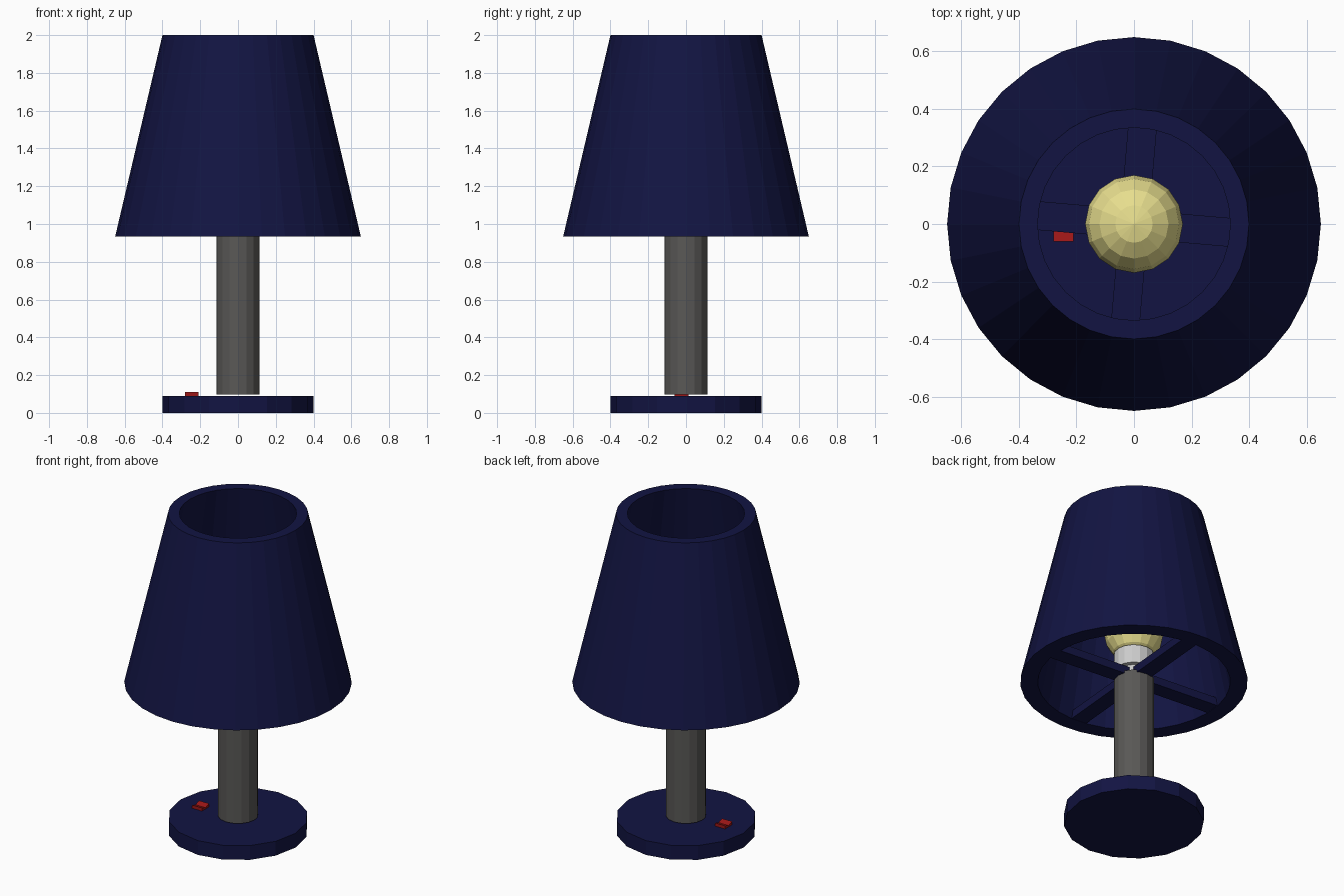
import bpy, bmesh, math
from mathutils import Matrix

if "Cube" in bpy.data.objects:
    bpy.data.objects.remove(bpy.data.objects["Cube"])


def material(name, rgb):
    m = bpy.data.materials.new(name)
    m.diffuse_color = (*rgb, 1)
    m.use_nodes = True
    m.node_tree.nodes["Principled BSDF"].inputs["Base Color"].default_value = m.diffuse_color
    return m


NAVY = material("navy", (0.006, 0.007, 0.055))
STEEL = material("dark_steel", (0.1, 0.097, 0.093))
GLOW = material("warm_yellow", (0.8, 0.73, 0.27))
RED = material("red", (0.33, 0.008, 0.008))


def finish(name, bm, mat=None):
    bmesh.ops.recalc_face_normals(bm, faces=bm.faces)
    mesh = bpy.data.meshes.new(name)
    bm.to_mesh(mesh)
    bm.free()
    ob = bpy.data.objects.new(name, mesh)
    bpy.context.collection.objects.link(ob)
    if mat:
        mesh.materials.append(mat)
    return ob


def cylinder(name, r, z0, z1, mat=None, sides=16):
    bm = bmesh.new()
    bmesh.ops.create_cone(bm, cap_ends=True, segments=sides, radius1=r, radius2=r,
                          depth=z1 - z0, matrix=Matrix.Translation((0, 0, (z0 + z1) / 2)))
    return finish(name, bm, mat)


def extrude_profile(name, points, vec, mat):
    bm = bmesh.new()
    face = bm.faces.new([bm.verts.new(p) for p in points])
    out = bmesh.ops.extrude_face_region(bm, geom=[face], use_keep_orig=True)
    bmesh.ops.translate(bm, vec=vec, verts=[v for v in out["geom"] if isinstance(v, bmesh.types.BMVert)])
    return finish(name, bm, mat)


# Base, stem and lamp holder
cylinder("base", 0.40, 0, 0.09, NAVY)
cylinder("stem", 0.115, 0.098, 0.95, STEEL)
cylinder("holder_neck", 0.085, 0.94, 1.01)
cylinder("bulb_holder", 0.115, 1.0, 1.115)

# Bulb
bm = bmesh.new()
bmesh.ops.create_uvsphere(bm, u_segments=16, v_segments=8, radius=0.17,
                          matrix=Matrix.Translation((0, 0, 1.25)))
finish("bulb", bm, GLOW)

# Shade: a closed wall section swept round in 32 steps
SIDES = 32
section = [(0.65, 0.935), (0.40, 2.0), (0.335, 2.0), (0.55, 0.935)]
bm = bmesh.new()
rings = []
for i in range(SIDES):
    a = 2 * math.pi * i / SIDES
    rings.append([bm.verts.new((r * math.cos(a), r * math.sin(a), z)) for r, z in section])
for i in range(SIDES):
    p, q = rings[i], rings[(i + 1) % SIDES]
    for k in range(4):
        n = (k + 1) % 4
        bm.faces.new((p[k], q[k], q[n], p[n]))
finish("shade", bm, NAVY)

# Crossed bars that carry the shade
for i in range(2):
    bm = bmesh.new()
    bmesh.ops.create_cube(bm, size=1, matrix=Matrix.Translation((0, 0, 0.961))
                          @ Matrix.Rotation(math.radians(90 * i - 5), 4, 'Z')
                          @ Matrix.Diagonal((1.16, 0.10, 0.05, 1)))
    finish(f"shade_bar_{i + 1}", bm, NAVY)

# Rocker switch with a shallow V top
profile = [(-0.06, 0.085), (0.012, 0.085), (0.012, 0.11), (-0.024, 0.098), (-0.06, 0.11)]
extrude_profile("switch", [(-0.28, y, z) for y, z in profile], (0.07, 0, 0), RED)
